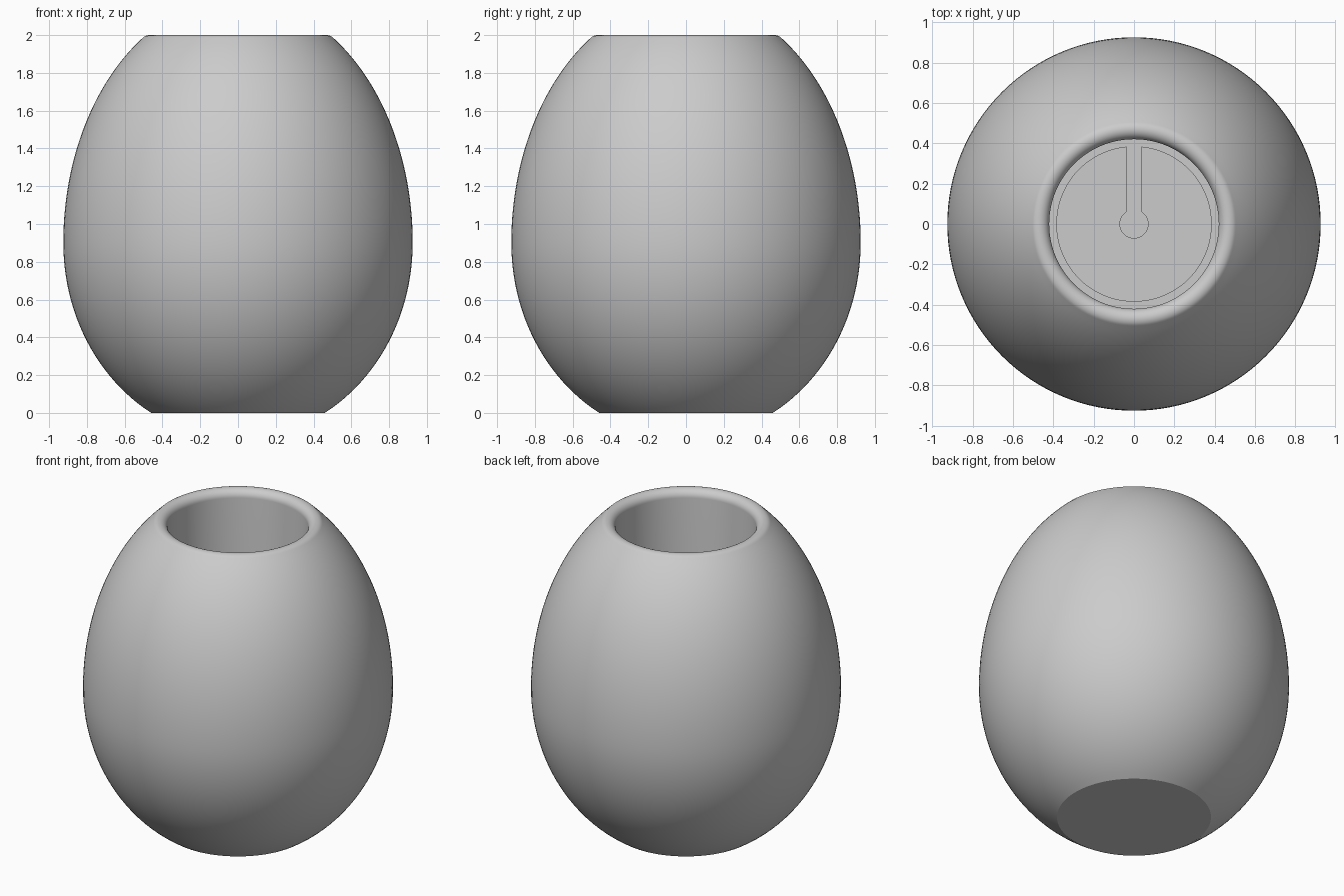
import bpy, bmesh
from math import sin, cos, pi, sqrt, asin, atan2

if "Cube" in bpy.data.objects:
    bpy.data.objects.remove(bpy.data.objects["Cube"])

SEGMENTS = 128
BELLY_R, BELLY_Z = 0.925, 0.9      # widest ring of the egg
LOW_B, HIGH_B = 1.037, 1.295       # half heights of the two half ellipses
HOLE_R, FLOOR_Z = 0.42, 0.1
RIM_R, RIM_Z, RIM_ROUND = 0.47, 1.95, 0.05

grey = bpy.data.materials.new("plain_grey")
grey.use_nodes = True
grey.diffuse_color = (0.6, 0.6, 0.6, 1)
grey.node_tree.nodes["Principled BSDF"].inputs["Base Color"].default_value = (0.6, 0.6, 0.6, 1)


def finish(name, bm):
    """Turn a bmesh into a smooth object with sharp corners kept."""
    bmesh.ops.recalc_face_normals(bm, faces=bm.faces)
    mesh = bpy.data.meshes.new(name)
    bm.to_mesh(mesh)
    bm.free()
    mesh.materials.append(grey)
    obj = bpy.data.objects.new(name, mesh)
    bpy.context.collection.objects.link(obj)
    bpy.ops.object.select_all(action='DESELECT')
    obj.select_set(True)
    bpy.context.view_layer.objects.active = obj
    bpy.ops.object.shade_smooth_by_angle(angle=pi / 6)
    return obj


def spread(a, b, n):
    return [a + (b - a) * i / n for i in range(n + 1)]


def ellipse_point(t):
    half = LOW_B if t < 0 else HIGH_B
    return BELLY_R * cos(t), BELLY_Z + half * sin(t)


# Egg wall, from the flat foot up to the rim
profile = [ellipse_point(t) for t in spread(-asin(BELLY_Z / LOW_B), 0, 24)]
profile += [ellipse_point(t) for t in spread(0, asin(1.085 / HIGH_B), 28)[1:]]
# Rounded rim, rolling into the straight bore
profile += [(RIM_R + RIM_ROUND * cos(t), RIM_Z + RIM_ROUND * sin(t))
            for t in spread(pi / 4, pi, 14)[1:]]
profile.append((HOLE_R, FLOOR_Z))

bm = bmesh.new()
rings = []
for r, z in profile:
    rings.append([bm.verts.new((r * cos(2 * pi * i / SEGMENTS),
                                r * sin(2 * pi * i / SEGMENTS), z))
                  for i in range(SEGMENTS)])
for low, high in zip(rings, rings[1:]):
    for i in range(SEGMENTS):
        j = (i + 1) % SEGMENTS
        bm.faces.new((low[i], low[j], high[j], high[i]))
bm.faces.new(rings[0])      # foot
bm.faces.new(rings[-1])     # bore floor
finish("egg_body", bm)

# Loose disc on the bore floor, with a keyhole slot open towards the back
DISC_R, EYE_R, SLOT = 0.385, 0.07, 0.037
outer_gap, eye_gap = asin(SLOT / DISC_R), asin(SLOT / EYE_R)
outline = [(DISC_R * cos(t), DISC_R * sin(t))
           for t in spread(pi / 2 + outer_gap, 5 * pi / 2 - outer_gap, 96)]
outline += [(EYE_R * cos(t), EYE_R * sin(t))
            for t in spread(5 * pi / 2 - eye_gap, pi / 2 + eye_gap, 32)]

bm = bmesh.new()
face = bm.faces.new([bm.verts.new((x, y, FLOOR_Z)) for x, y in outline])
top = bmesh.ops.extrude_face_region(bm, geom=[face], use_keep_orig=True)
bmesh.ops.translate(bm, vec=(0, 0, 0.06),
                    verts=[v for v in top["geom"] if isinstance(v, bmesh.types.BMVert)])
finish("slotted_disc", bm)
